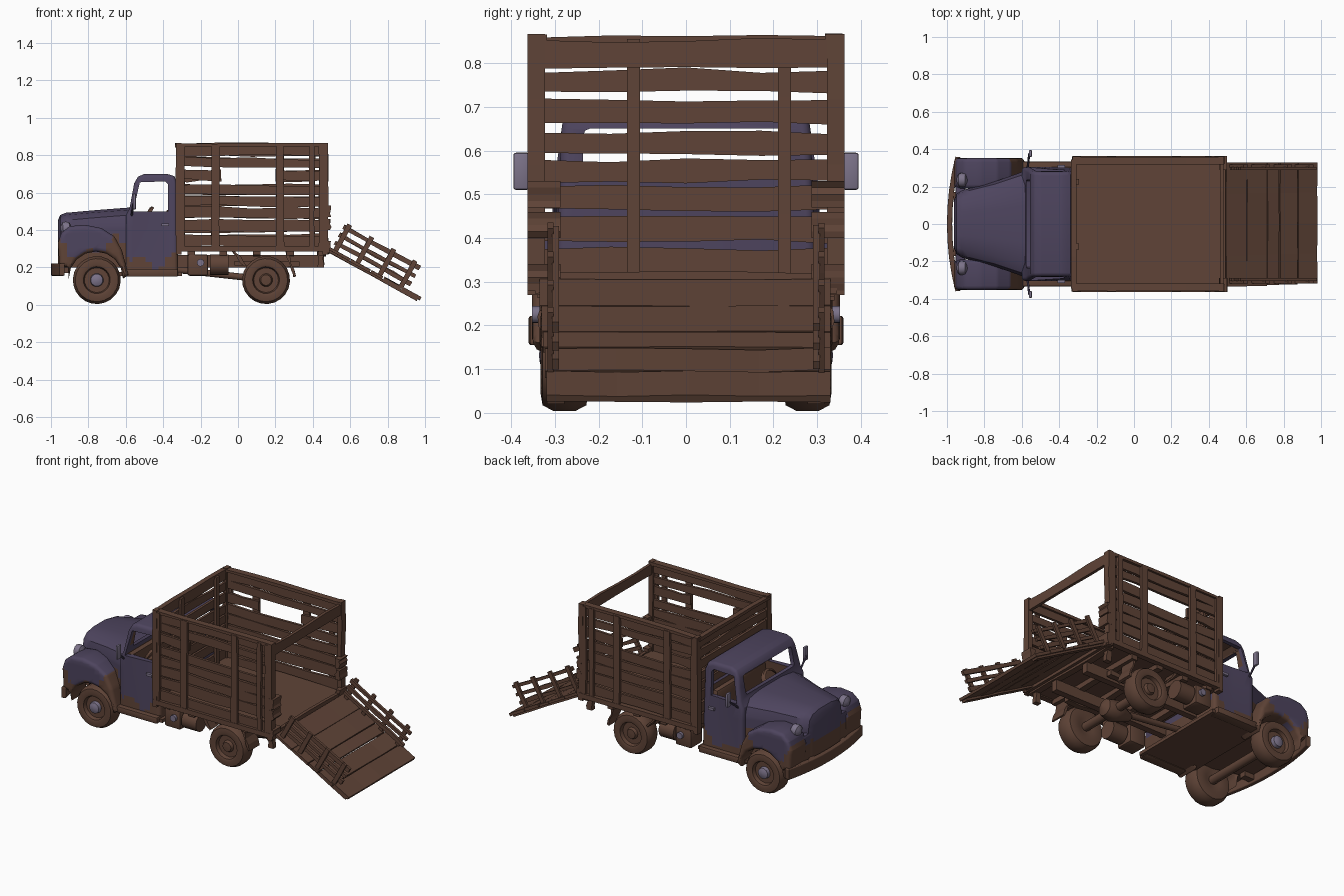
import bpy, bmesh, math, random
from mathutils import Vector as V

if "Cube" in bpy.data.objects:
    bpy.data.objects.remove(bpy.data.objects["Cube"])
random.seed(4)

def mat(name, c):
    m = bpy.data.materials.new(name)
    m.diffuse_color = (*c, 1)
    m.use_nodes = True
    m.node_tree.nodes["Principled BSDF"].inputs["Base Color"].default_value = m.diffuse_color
    return m
PURPLE = mat("faded purple paint", (0.075, 0.058, 0.112))
BROWN = mat("rusty brown wood", (0.115, 0.057, 0.038))
LAV = mat("pale lavender metal", (0.20, 0.17, 0.25))

def make(name, bm, mats, smooth=False):
    bmesh.ops.recalc_face_normals(bm, faces=bm.faces[:])
    me = bpy.data.meshes.new(name)
    bm.to_mesh(me); bm.free()
    for m in mats: me.materials.append(m)
    ob = bpy.data.objects.new(name, me)
    bpy.context.collection.objects.link(ob)
    if smooth: shade(ob)
    return ob

def shade(ob):
    bpy.ops.object.select_all(action='DESELECT')
    bpy.context.view_layer.objects.active = ob
    ob.select_set(True)
    bpy.ops.object.shade_smooth_by_angle(angle=math.radians(38))

def loft(name, rings, m, smooth=False, closed=False):
    bm = bmesh.new()
    R = [[bm.verts.new(p) for p in r] for r in rings]
    n = len(R[0])
    pairs = list(zip(R, R[1:])) + ([(R[-1], R[0])] if closed else [])
    for a, b in pairs:
        for i in range(n):
            bm.faces.new((a[i], a[(i+1) % n], b[(i+1) % n], b[i]))
    if not closed:
        bm.faces.new(R[0]); bm.faces.new(R[-1])
    return make(name, bm, [m], smooth)

def plank(name, a, b, w, h, m=BROWN, jit=0.004, u=None, n=4):
    """Slightly warped timber from a to b; w along u, h across it."""
    a, b = V(a), V(b)
    d = (b-a).normalized()
    if u is None:
        u = d.cross(V((0, 0, 1)))
        u = u if u.length > 0.2 else V((0, 1, 0))
    u = V(u).normalized()
    v = d.cross(u).normalized()
    rings = []
    for i in range(n+1):
        c = a.lerp(b, i/n) + v*random.uniform(-jit, jit)
        k = h/2 + random.uniform(-jit, jit)
        rings.append([c+u*w/2*s+v*k*t for s, t in ((1, 1), (-1, 1), (-1, -1), (1, -1))])
    return loft(name, rings, m)

def box(name, x, y, z, m=BROWN, bev=0.0):
    bm = bmesh.new()
    bmesh.ops.create_cube(bm, size=1)
    for q in bm.verts:
        q.co = V([lo + (hi-lo)*(c+0.5) for (lo, hi), c in zip((x, y, z), q.co)])
    if bev: bmesh.ops.bevel(bm, geom=bm.edges[:], offset=bev, segments=2, affect='EDGES', profile=0.5)
    return make(name, bm, [m], bev > 0)

def prism(name, pts, y0, y1, m, bev=0.0, axis='y'):
    f = (lambda p, t: (p[0], t, p[1])) if axis == 'y' else (lambda p, t: (p[0], p[1], t))
    ob = loft(name, [[f(p, t) for p in pts] for t in (y0, y1)], m)
    if bev:
        bm = bmesh.new(); bm.from_mesh(ob.data)
        caps = {e for fc in bm.faces if len(fc.verts) == len(pts) for e in fc.edges}
        bmesh.ops.bevel(bm, geom=list(caps), offset=bev, segments=3, affect='EDGES', profile=0.5)
        bm.to_mesh(ob.data); bm.free()
    return ob

def lathe(name, c, prof, m, n=20, axis=(0, 1, 0)):
    """Revolve (radius, offset) points about an axis through c."""
    ax = V(axis).normalized()
    p = ax.orthogonal().normalized(); q = ax.cross(p)
    rings = [[V(c)+ax*o+(p*math.cos(2*math.pi*i/n)+q*math.sin(2*math.pi*i/n))*r
              for i in range(n)] for r, o in prof]
    return loft(name, rings, m, True)

def rod(name, a, b, r, m=BROWN, n=10):
    d = V(b)-V(a)
    return lathe(name, a, [(r, 0), (r, d.length)], m, n, d)

def rust(ob, base):
    """Cut a grid into the lower body and turn the faces under a wavy line brown."""
    bm = bmesh.new(); bm.from_mesh(ob.data)
    for ax, lo, st, n in ((0, -0.95, 0.035, 19), (2, 0.18, 0.025, 10)):
        for i in range(n):
            co, no = V(), V(); co[ax] = lo+st*i; no[ax] = 1
            bmesh.ops.bisect_plane(bm, geom=bm.verts[:]+bm.edges[:]+bm.faces[:], plane_co=co, plane_no=no)
    for f in bm.faces:
        c = f.calc_center_median()
        if c.z < base + 0.04*math.sin(17*c.x) + 0.025*math.sin(41*c.x+9*c.y): f.material_index = 1
    bm.to_mesh(ob.data); bm.free()
    if len(ob.data.materials) < 2: ob.data.materials.append(BROWN)
    shade(ob)

def cut(ob, cutter):
    md = ob.modifiers.new("cut", 'BOOLEAN')
    md.operation, md.object, md.solver = 'DIFFERENCE', cutter, 'EXACT'
    bpy.context.view_layer.objects.active = ob
    bpy.ops.object.modifier_apply(modifier="cut")
    bpy.data.objects.remove(cutter)

# --- Cab: hollow shell with open windows ---
def taper(ob):
    for q in ob.data.vertices:
        if q.co.z > 0.5: q.co.y *= 1 - 0.45*(q.co.z-0.5)
cab = prism("cab", [(-.60, .16), (-.60, .48), (-.58, .515), (-.555, .65), (-.535, .685), (-.50, .70),
                    (-.38, .70), (-.34, .688), (-.325, .65), (-.32, .16)], -.305, .305, PURPLE, 0.02)
cab.data.materials.append(BROWN)
inner = prism("cab_inner", [(-.57, .20), (-.57, .48), (-.555, .515), (-.53, .65), (-.50, .678),
                            (-.37, .678), (-.347, .65), (-.345, .20)], -.28, .28, PURPLE)
inner.data.materials.append(BROWN)
for f in inner.data.polygons: f.material_index = 1
taper(cab); taper(inner)
cut(cab, inner)
cut(cab, prism("side_windows", [(-.56, .50), (-.525, .655), (-.39, .66), (-.375, .645), (-.375, .50)], -.5, .5, PURPLE))
cut(cab, box("end_windows", (-.8, -.1), (-.235, .235), (.535, .65), PURPLE, 0.015))
rust(cab, 0.25)
box("seat", (-.44, -.35), (-.24, .24), (.2, .38), BROWN, .02)
box("seat_back", (-.385, -.347), (-.24, .24), (.36, .51), BROWN, .015)
box("dashboard", (-.58, -.53), (-.27, .27), (.42, .5))
W = [[V((-.49, -.13, .47)) + V((.012*math.cos(b)+.03*math.sin(a), (.06+.008*math.cos(b))*math.cos(a),
      .05*math.sin(a)+.008*math.sin(b))) for b in (0, 1.57, 3.14, 4.71)] for a in [i*math.pi/7 for i in range(14)]]
loft("steering_wheel", W, BROWN, True, True)

# --- Bonnet and nose ---
rings = []
for x, w, zt in ((-.962, .13, .455), (-.95, .16, .48), (-.92, .18, .492), (-.75, .225, .507), (-.58, .285, .52)):
    half = [(w, .2), (w, zt-.09), (w*.94, zt-.04), (w*.75, zt-.012), (w*.35, zt)]
    rings.append([(x, y, z) for y, z in half] + [(x, -y, z) for y, z in half[::-1]])
rust(loft("bonnet", rings, PURPLE), 0.31)
rust(box("nose_panel", (-.955, -.9), (-.27, .27), (.2, .37), PURPLE, .015), 0.3)

# --- Front wings, lamps, mirrors, running boards ---
arch = [(-.76+.145*math.cos(a), .14+.145*math.sin(a)) for a in [i*math.pi/8 for i in range(9)]]
wing = [(-.91, .2), (-.955, .21), (-.963, .33), (-.945, .385), (-.90, .42), (-.82, .428), (-.73, .41),
        (-.66, .365), (-.62, .29), (-.585, .16)]
for s in (-1, 1):
    o = prism("front_wing", wing + arch, s*.19, s*.352, PURPLE, .022)
    rust(o, 0.305)
    lathe("headlamp", (-.89, s*.235, .41), [(.012, 0), (.034, -.01), (.038, -.03), (.036, -.045), (.018, -.056), (.002, -.06)],
          LAV, 14, (1, 0, .1))
    rod("mirror_arm", (-.57, s*.29, .47), (-.56, s*.375, .54), .006, PURPLE, 6)
    box("mirror", (-.562, -.545), tuple(sorted((s*.358, s*.395))), (.51, .595), LAV, .006)
    box("running_board", (-.61, -.32), tuple(sorted((s*.27, s*.335))), (.15, .19), BROWN, .008)
    box("door_handle", (-.41, -.37), tuple(sorted((s*.30, s*.315))), (.42, .435), LAV)
    box("bumper_bracket", (-.98, -.9), tuple(sorted((s*.13, s*.17))), (.17, .22))
outer = [(-.955+.0 - .045*(1-(i/4)**2), .09*i) for i in range(-4, 5)]
prism("front_bumper", outer + [(x+.028, y*.99) for x, y in outer[::-1]], .155, .222, BROWN, .006, 'z')

# --- Wheels and axles ---
tyre = [(.005, -.04), (.05, -.05), (.085, -.055), (.115, -.05), (.128, -.025), (.128, .025), (.115, .05), (.085, .055),
        (.072, .05), (.066, .028), (.035, .028), (.028, .046), (.004, .048)]
for s in (-1, 1):
    for x, nm in ((-.755, "front_wheel"), (.15, "rear_wheel")):
        lathe(nm, (x, s*.278, .132), tyre, BROWN, 22, (0, s, 0))
        if x < 0:
            lathe("hub_cap", (x, s*.278, .132), [(.036, .03), (.033, .05), (.02, .056), (.003, .058)], LAV, 12, (0, s, 0))
for x in (-.755, .15):
    rod("axle", (x, -.26, .132), (x, .26, .132), .026)
lathe("differential", (.15, 0, .132), [(.01, -.08), (.05, -.06), (.065, 0), (.05, .05), (.02, .12)], BROWN, 12, (-1, 0, 0))
rod("drive_shaft", (.1, 0, .14), (-.35, 0, .19), .018)

# --- Chassis ---
box("cab_floor", (-.64, -.3), (-.31, .31), (.155, .175))
for s in (-1, 1):
    box("chassis_rail", (-.93, .46), tuple(sorted((s*.11, s*.15))), (.2, .265))
    plank("leaf_spring", (-.02, s*.18, .22), (.33, s*.18, .22), .035, .03)
    # side tanks, mud flap struts and rear brackets
    box("tool_box", (-.27, -.16), tuple(sorted((s*.22, s*.335))), (.155, .27), BROWN, .012)
    rod("fuel_tank", (-.15, s*.285, .215), (-.05, s*.285, .215), .055, BROWN, 14)
    rod("tank_cap", (-.20, s*.33, .225), (-.20, s*.352, .225), .02, LAV, 10)
    plank("flap_strut", (-.03, s*.29, .29), (.04, s*.29, .21), .07, .015)
    plank("mud_flap", (.26, s*.28, .29), (.305, s*.28, .15), .1, .014)
    plank("rear_bracket", (.44, s*.3, .3), (.44, s*.3, .2), .03, .03)
for x in (-.25, -.08, .1, .28, .45):
    plank("cross_beam", (x, -.34, .278), (x, .34, .278), .04, .035)

# --- Cargo bed ---
box("bed_floor", (-.32, .475), (-.345, .345), (.292, .315))
rows = [(.345, .06), (.42, .06), (.492, .055), (.553, .052), (.617, .05), (.69, .055), (.76, .048), (.825, .058)]
for s in (-1, 1):
    y = s*.338
    box("bed_edge", (-.33, .48), tuple(sorted((s*.33, s*.363))), (.285, .315))
    for i, (z, h) in enumerate(rows):
        # broken slat leaves a gap in the middle of each side
        spans = [(-.325, -.09), (.2, .475)] if i == 5 else [(-.325, .475)]
        for a, b in spans:
            plank("side_slat", (a, y, z+random.uniform(-.006, .006)), (b, y, z+random.uniform(-.006, .006)), .016, h)
    for x, w in ((-.305, .04), (-.12, .042), (.225, .042), (.395, .03), (.455, .045)):
        plank("side_post", (x, s*.353, .29), (x, s*.353, .855), .016, w, jit=.002)
    plank("top_rail", (-.33, y, .856), (.48, y, .856), .04, .016, jit=.002)
    # corner posts and hinge blocks
    for x in (-.318, .468):
        plank("corner_post", (x, s*.342, .27), (x, s*.342, .866), .04, .028, jit=.002)
    for z in (.31, .43, .5):
        plank("hinge_block", (.478, s*.325, z-.03), (.478, s*.325, z+.03), .075, .03)
for z, h in rows:
    plank("front_slat", (-.318, -.345, z), (-.318, .345, z), .016, h)
for y in (-.12, .225):
    plank("front_post", (-.302, y, .32), (-.302, y, .855), .03, .016, jit=.001)
plank("front_top_rail", (-.322, -.345, .852), (-.322, .345, .852), .03, .02, jit=.002)
plank("rear_top_bar", (.47, -.345, .82), (.47, .345, .82), .018, .065)
plank("rear_sill", (.478, -.345, .295), (.478, .345, .295), .02, .045)

# --- Loading ramp with side racks ---
P, D, N = V((.492, 0, .298)), V((.876, 0, -.482)), V((.482, 0, .876))
for i, (t, w) in enumerate(((.06, .125), (.185, .12), (.285, .07), (.38, .105), (.495, .115))):
    c = P+D*t
    plank("ramp_board", c-V((0, .335-.004*i, 0)), c+V((0, .33, 0)), w, .016, jit=.002, u=D)
for s in (-1, 1):
    Y = V((0, s*.298, 0))
    plank("ramp_runner", P+Y-N*.012, P+Y-N*.012+D*.54, .04, .014, jit=.001)
    for k in (.045, .09, .14):
        plank("rack_rail", P+Y+D*.005+N*k, P+Y+D*.47+N*k, .016, .022, jit=.003)
    for t in (.03, .165, .3, .43):
        plank("rack_post", P+Y*1.04+D*t, P+Y*1.04+D*t+N*.165, .014, .026, jit=.001, u=(0, 1, 0))
